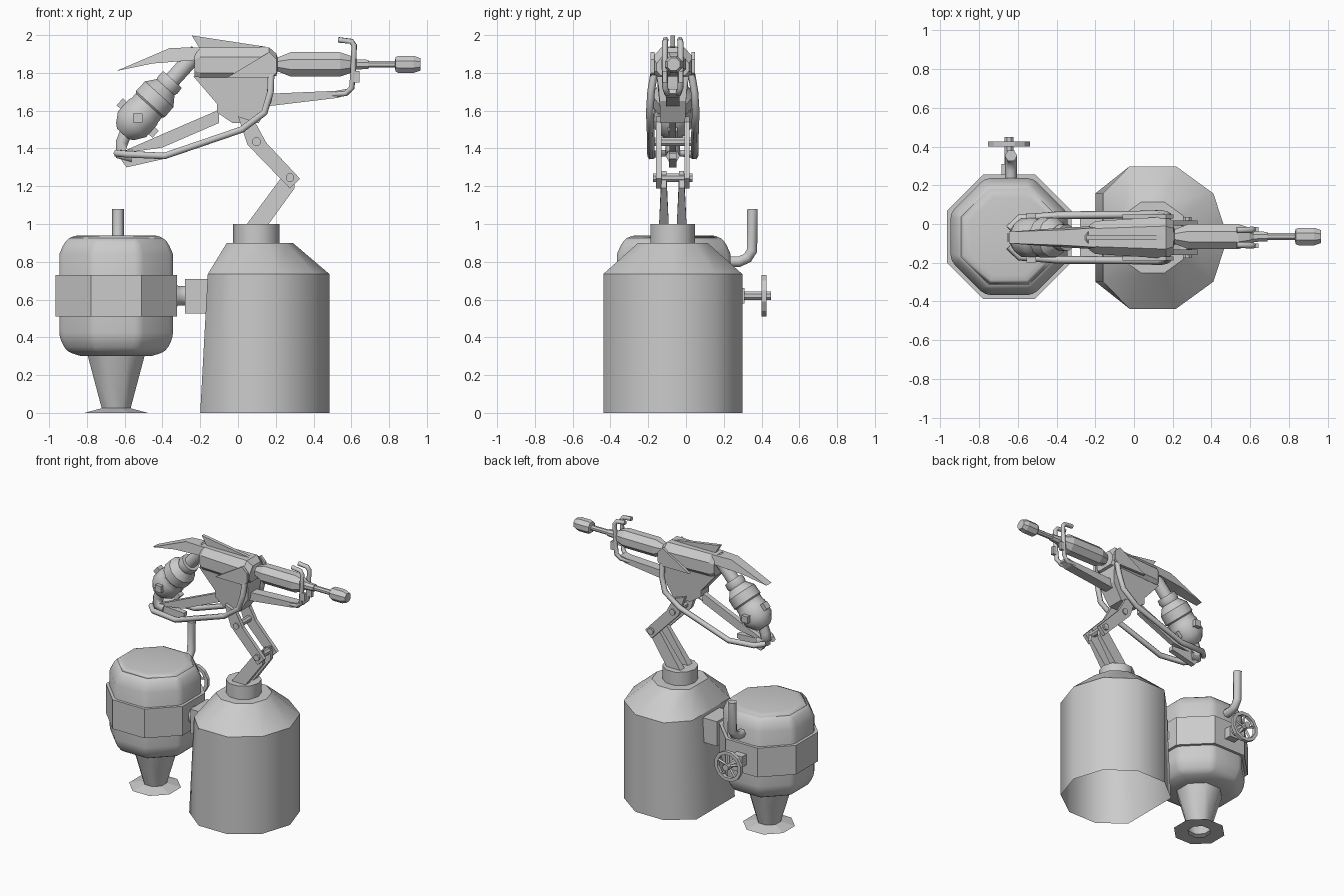
import bpy, bmesh, math
from mathutils import Vector

if "Cube" in bpy.data.objects:
    bpy.data.objects.remove(bpy.data.objects["Cube"])

Y = -0.07  # centre plane of the gun and tanks


def finish(name, bm, smooth=None):
    bmesh.ops.remove_doubles(bm, verts=bm.verts, dist=0.0005)
    bmesh.ops.recalc_face_normals(bm, faces=bm.faces)
    me = bpy.data.meshes.new(name)
    bm.to_mesh(me)
    bm.free()
    ob = bpy.data.objects.new(name, me)
    bpy.context.collection.objects.link(ob)
    if smooth:
        bpy.ops.object.select_all(action='DESELECT')
        ob.select_set(True)
        bpy.context.view_layer.objects.active = ob
        bpy.ops.object.shade_smooth_by_angle(angle=math.radians(smooth))
    return ob


def loft(name, rings, caps=True, smooth=None):
    """Skin a list of equal-length point rings."""
    bm = bmesh.new()
    rv = [[bm.verts.new(p) for p in r] for r in rings]
    n = len(rings[0])
    for a, b in zip(rv, rv[1:]):
        for i in range(n):
            j = (i + 1) % n
            bm.faces.new((a[i], a[j], b[j], b[i]))
    if caps:
        bm.faces.new(rv[0])
        bm.faces.new(rv[-1])
    return finish(name, bm, smooth)


def prism(name, pts, hw=0.02, y=Y):
    """Side outline (x, z[, half width]) given thickness along y."""
    side = lambda s: [(p[0], y + s * (p[2] if len(p) > 2 else hw), p[1]) for p in pts]
    return loft(name, [side(-1), side(1)])


def lathe(name, origin, axis, profile, n=8, flat=True, caps=False, smooth=None):
    """Spin (distance along axis, radius) pairs; flat puts faces on the axes."""
    q = Vector((0, 0, 1)).rotation_difference(Vector(axis).normalized())
    off = math.pi / n if flat else 0
    rings = [[Vector(origin) + q @ Vector((r * math.cos(off + 2 * math.pi * i / n),
                                           r * math.sin(off + 2 * math.pi * i / n), t))
              for i in range(n)] for t, r in profile]
    return loft(name, rings, caps, smooth)


def tube(name, path, r, sides_res=1):
    cu = bpy.data.curves.new(name, 'CURVE')
    cu.dimensions = '3D'
    cu.bevel_depth, cu.bevel_resolution, cu.use_fill_caps = r, sides_res, True
    sp = cu.splines.new('POLY')
    sp.points.add(len(path) - 1)
    for p, c in zip(sp.points, path):
        p.co = (*c, 1)
    ob = bpy.data.objects.new(name, cu)
    bpy.context.collection.objects.link(ob)
    bpy.ops.object.select_all(action='DESELECT')
    ob.select_set(True)
    bpy.context.view_layer.objects.active = ob
    bpy.ops.object.convert(target='MESH')
    return ob


def box(name, x0, x1, y0, y1, z0, z1):
    return prism(name, [(x0, z0), (x1, z0), (x1, z1), (x0, z1)], (y1 - y0) / 2, (y0 + y1) / 2)


# Main tank: open-bottomed ten-sided drum, cut flat on the side facing the small tank
tank = lathe("main_tank", (0.097, Y, 0), (0, 0, 1),
             [(0, .387), (.735, .387), (.9, .193), (.9, .123), (1.0, .123), (1.0, 0)],
             10, flat=False, smooth=40)
for v in tank.data.vertices:
    r = math.hypot(v.co.x - .097, v.co.y - Y)
    if v.co.x < 0 and abs(v.co.y - Y) < .01 and r > .15:
        v.co.x = .097 - r * math.cos(math.radians(36))
    if v.co.z < .8:
        v.co.x = max(v.co.x, -.2 + .04 * v.co.z / .735)

# Small tank with rounded edges, band, leg and foot
SX = -0.645
small = lathe("small_tank", (SX, Y + .005, 0), (0, 0, 1),
              [(.30, 0), (.30, .20), (.325, .285), (.40, .326), (.84, .326),
               (.91, .293), (.94, .245), (.94, 0)], smooth=50)
bev = small.modifiers.new("round_edges", 'BEVEL')
bev.width, bev.segments, bev.limit_method, bev.angle_limit = .035, 2, 'ANGLE', math.radians(25)
lathe("tank_band", (SX, Y + .005, 0), (0, 0, 1),
      [(.51, .32), (.51, .348), (.73, .348), (.73, .32), (.51, .32)])
lathe("tank_leg", (SX, Y, 0), (0, 0, 1), [(.31, .165), (.025, .083)], smooth=50)
lathe("tank_foot", (SX, Y, 0), (0, 0, 1), [(.025, .08), (.0, .182), (.0, .08)])

# Coupling between the tanks
box("coupling_block", -.28, -.16, Y - .1, Y + .1, .525, .71)
lathe("coupling_pipe", (-.35, Y, .62), (1, 0, 0),
      [(0, .072), (.02, .072), (.035, .055), (.08, .055)], 8, caps=True, smooth=50)

# Exhaust pipe and valve wheel on the back
tube("exhaust_pipe", [(-.635, .18, .80), (-.635, .28, .80), (-.635, .325, .82),
                      (-.635, .35, .86), (-.635, .352, 1.08)], .032)
box("valve_block", -.685, -.605, .23, .31, .58, .66)
lathe("valve_stem", (SX, .29, .62), (0, 1, 0), [(0, .025), (.16, .025)], 8, caps=True)
lathe("valve_wheel", (SX, .412, .62), (0, 1, 0),
      [(-.013, .088), (-.013, .113), (.013, .113), (.013, .088), (-.013, .088)], 12)
for i in range(5):
    a = math.radians(90 + 72 * i)
    tube("valve_spoke", [(SX, .412, .62), (SX + .1 * math.cos(a), .412, .62 + .1 * math.sin(a))],
         .01, 0)

# Folding support arm: paired struts, pins
for s in (-1, 1):
    prism("lower_strut", [(.04, .99, .026), (.155, .99, .026), (.30, 1.19, .015),
                          (.29, 1.28, .013), (.24, 1.26, .014)], y=Y + s * .047)
    prism("upper_strut", [(.328, 1.24), (.275, 1.188), (.05, 1.42), (0, 1.57), (.09, 1.54),
                          (.15, 1.43)], .014, Y + s * .075)
for x, z, h in ((.275, 1.245, .105), (.098, 1.435, .098)):
    lathe("arm_pin", (x, Y - h, z), (0, 1, 0), [(0, .024), (2 * h, .024)], 8, caps=True)

# Gun housing below and receiver above
prism("lower_housing", [(-.235, 1.78, .06), (-.11, 1.635, .05), (-.11, 1.59, .05), (-.03, 1.535, .06),
                        (.11, 1.535, .065), (.18, 1.65, .07), (.185, 1.73, .075), (.185, 1.78, .085)])
sections = [(-.23, .065, 1.775, 1.81, 1.92), (-.2, .085, 1.775, 1.80, 1.935),
            (.165, .108, 1.775, 1.80, 1.935), (.205, .085, 1.785, 1.81, 1.90)]
loft("receiver", [[(x, Y + dy * w, z) for dy, z in
                   ((-.75, lo), (.75, lo), (1, mid), (1, hi - .05), (.55, hi), (-.55, hi),
                    (-1, hi - .05), (-1, mid))] for x, w, lo, mid, hi in sections])
for s in (-1, 1):
    prism("side_gusset", [(-.06, 1.775), (.175, 1.775), (.205, 1.80), (.205, 1.87), (.165, 1.91)],
          .01, Y + s * .108)
prism("top_fin", [(-.245, 1.998), (.155, 1.937), (-.2, 1.925)], .013)
prism("rear_cowl", [(-.645, 1.81, .03), (-.45, 1.85, .045), (-.2, 1.87, .06), (-.2, 1.935, .05),
                    (-.36, 1.932, .04)])

# Barrel, thin tube and muzzle
lathe("barrel", (0, Y + .005, 1.845), (1, 0, 0),
      [(.18, .055), (.205, .055), (.21, .04), (.28, .07), (.54, .07), (.595, .05), (.62, .03),
       (.69, .026), (.69, .019), (.83, .019), (.835, .042), (.85, .049), (.93, .049),
       (.965, .036)], 8, caps=True)

# Forward arm with twin ignition prongs
prism("forward_arm", [(.12, 1.705), (.17, 1.69), (.52, 1.705), (.575, 1.715), (.585, 1.69),
                      (.53, 1.668), (.17, 1.625), (.12, 1.62)], .036)
for s in (-1, 1):
    tube("ignition_prong", [(.50, Y + s * .025, 1.687), (.57, Y + s * .03, 1.69),
                            (.602, Y + s * .04, 1.72), (.61, Y + s * .042, 1.80),
                            (.615, Y + s * .042, 1.945), (.60, Y + s * .04, 1.967),
                            (.53, Y + s * .038, 1.975)], .016)
    box("prong_clip", .61, .643, Y + s * .042 - .012, Y + s * .042 + .012, 1.75, 1.81)

# Slanted fuel bottle with flange lugs and outlet elbow
base, d = Vector((-.36, Y, 1.75)), Vector((-.67, 0, -.74)).normalized()
lathe("fuel_bottle", base, d,
      [(-.22, .045), (-.02, .045), (-.02, .068), (.015, .072), (.035, .066), (.085, .105),
       (.155, .107), (.165, .098), (.20, .098), (.21, .104), (.30, .104), (.35, .07), (.37, .045)],
      12, caps=True, smooth=35)
u = Vector((d.z, 0, -d.x))
for k in range(4):
    a = math.radians(90 * k)
    out = u * math.cos(a) + Vector((0, 1, 0)) * math.sin(a)
    lathe("flange_lug", base + d * .255 + out * .09, out, [(0, .035), (.038, .035)], 4, caps=True)
tube("outlet_elbow", [tuple(base + d * .34), (-.615, Y, 1.43), (-.62, Y, 1.37), (-.56, Y, 1.36)], .038)

# Lower frame: keel, centre strut and bowed side rails
prism("keel", [(-.655, 1.39), (-.59, 1.30), (-.39, 1.345), (-.39, 1.375)], .02)
prism("centre_strut", [(-.64, 1.37), (-.40, 1.405), (-.10, 1.535), (-.10, 1.605), (-.39, 1.48),
                       (-.55, 1.41)], .018)
for s in (-1, 1):
    tube("side_rail", [(x, Y + s * dy, z) for x, dy, z in
                       ((-.645, .045, 1.375), (-.59, .1, 1.37), (-.39, .115, 1.36),
                        (.02, .118, 1.50), (.14, .122, 1.59), (.172, .115, 1.70),
                        (.175, .1, 1.79))], .02)
